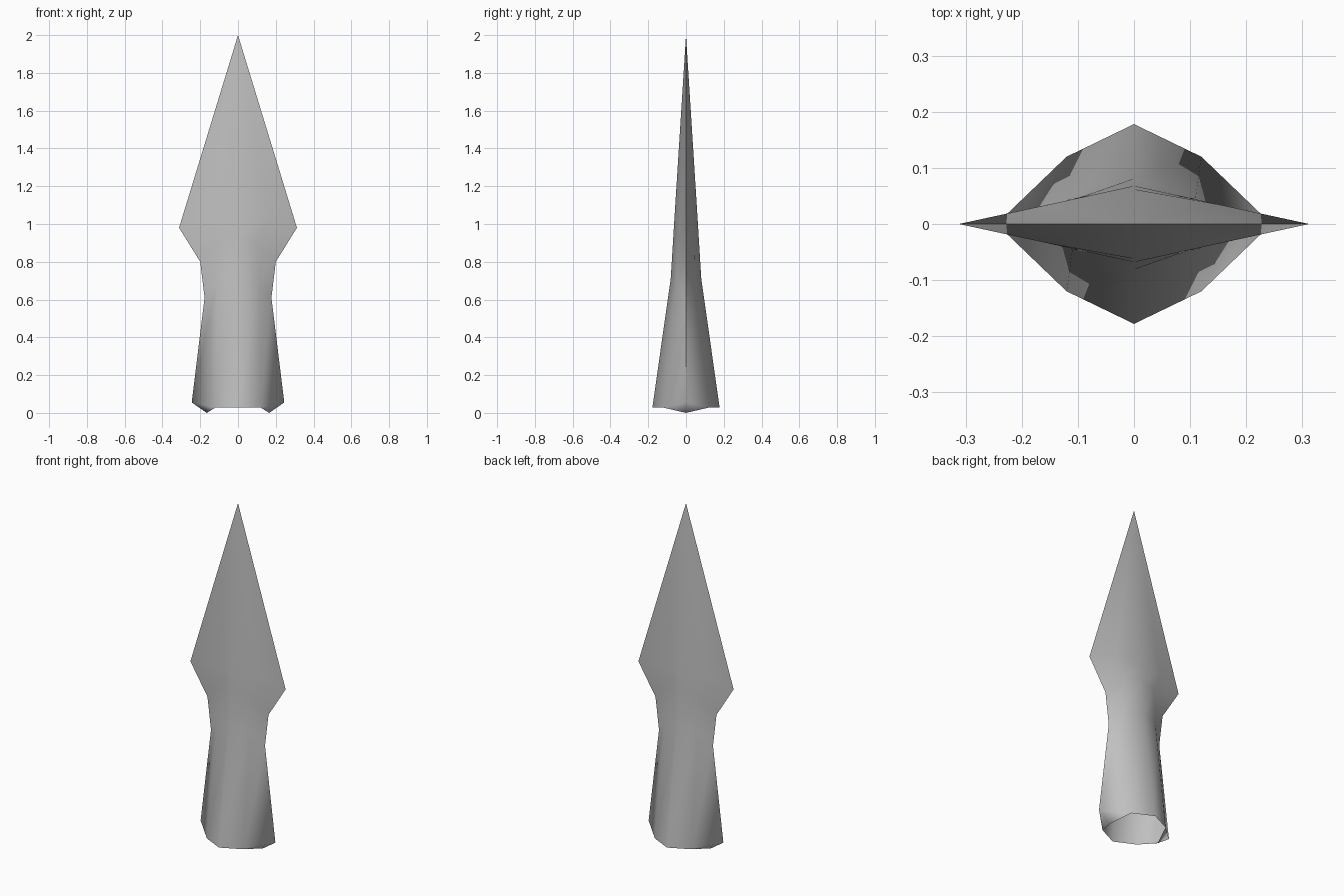
import bpy, bmesh, math

cube = bpy.data.objects.get("Cube")
if cube:
    bpy.data.objects.remove(cube, do_unlink=True)

# Plain grey metal
metal = bpy.data.materials.new("grey_metal")
metal.use_nodes = True
grey = (0.53, 0.53, 0.53, 1)
metal.diffuse_color = grey
metal.node_tree.nodes["Principled BSDF"].inputs["Base Color"].default_value = grey

# One quarter of each cross-section: cutting edge, shoulder, centre ridge
sections = [
    [(0.245, 0, 0.055), (0.12, 0.12, 0.028), (0, 0.178, 0.028)],   # socket mouth
    [(0.177, 0, 0.61), (0.11, 0.047, 0.70), (0, 0.081, 0.71)],     # waist
    [(0.2, 0, 0.80), (0.1, 0.046, 0.90), (0, 0.068, 0.92)],        # neck
    [(0.312, 0, 0.98), (0.155, 0.034, 1.04), (0, 0.062, 1.02)],    # widest blade
]


def full_ring(bm, quarter):
    """Mirror a quarter section into a closed ring of eight vertices."""
    edge, shoulder, ridge = quarter
    ring = []
    for sx, sy, pts in ((1, 1, (edge, shoulder)), (-1, 1, (ridge, shoulder)),
                        (-1, -1, (edge, shoulder)), (1, -1, (ridge, shoulder))):
        ring += [bm.verts.new((sx * x, sy * y, z)) for x, y, z in pts]
    return ring


bm = bmesh.new()
rings = [full_ring(bm, s) for s in sections]

# Walls between the sections
for low, high in zip(rings, rings[1:]):
    for i in range(8):
        j = (i + 1) % 8
        bm.faces.new((low[i], low[j], high[j], high[i]))

# Blade point
tip = bm.verts.new((0, 0, 2))
for i in range(8):
    bm.faces.new((rings[-1][i], rings[-1][(i + 1) % 8], tip))

# Closed undersides of the two side fins, leaving a six-sided socket mouth
for i, side in ((0, 1), (4, -1)):
    heel = bm.verts.new((side * 0.165, 0, 0))
    mouth = rings[0]
    bm.faces.new((mouth[i], mouth[i - 1], heel))
    bm.faces.new((mouth[i + 1], mouth[i], heel))

bmesh.ops.recalc_face_normals(bm, faces=bm.faces)
mesh = bpy.data.meshes.new("spearhead")
bm.to_mesh(mesh)
bm.free()
mesh.materials.append(metal)

spearhead = bpy.data.objects.new("spearhead", mesh)
bpy.context.collection.objects.link(spearhead)
bpy.ops.object.select_all(action="DESELECT")
spearhead.select_set(True)
bpy.context.view_layer.objects.active = spearhead
bpy.ops.object.shade_smooth_by_angle(angle=math.radians(60))
